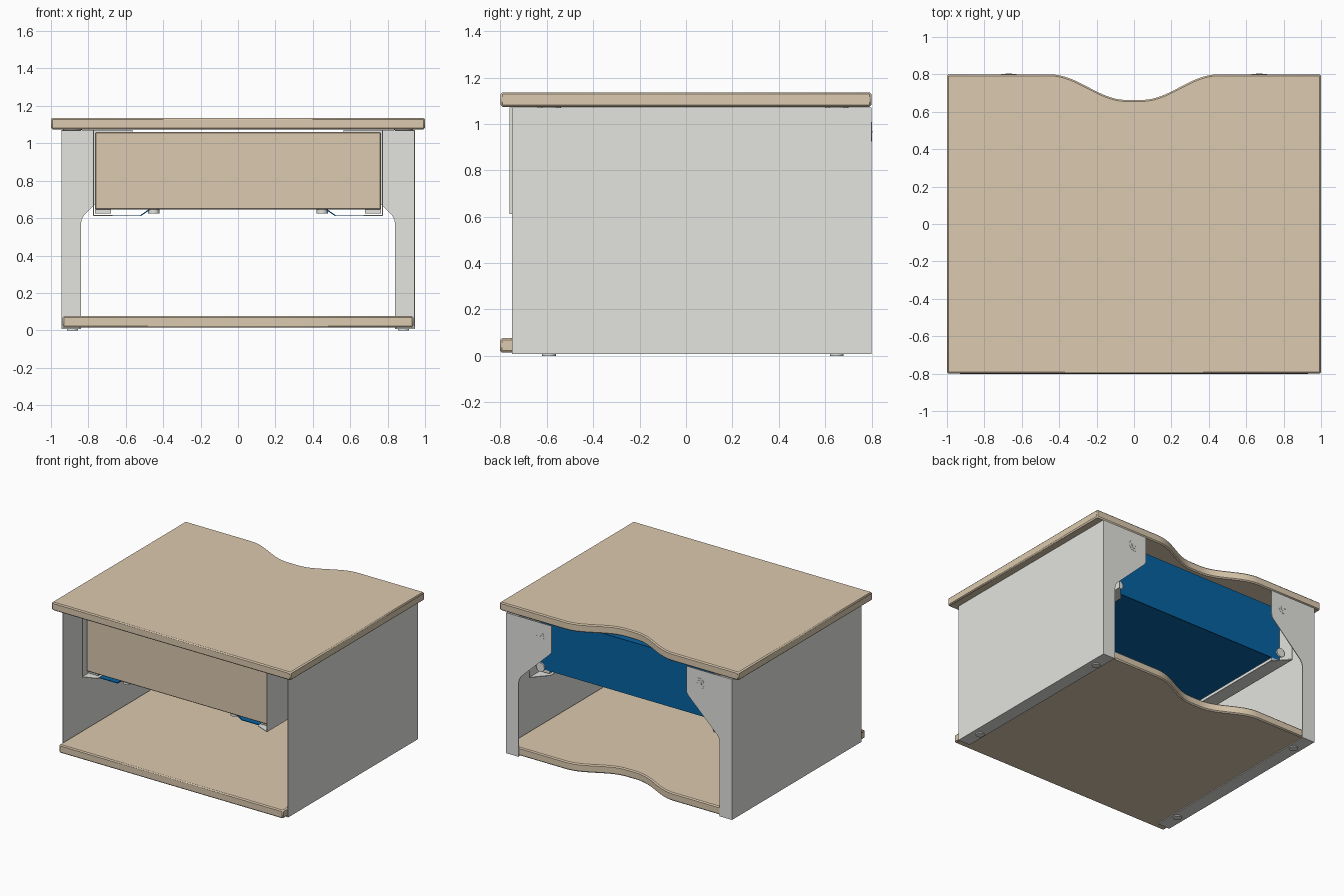
import bpy, bmesh, math
from mathutils import Matrix

old = bpy.data.objects.get("Cube")
if old:
    bpy.data.objects.remove(old, do_unlink=True)


def material(name, rgb):
    m = bpy.data.materials.new(name)
    m.use_nodes = True
    m.diffuse_color = (*rgb, 1)
    m.node_tree.nodes["Principled BSDF"].inputs["Base Color"].default_value = (*rgb, 1)
    return m


WOOD = material("light wood", (0.71, 0.585, 0.425))
GREY = material("grey metal", (0.77, 0.78, 0.74))
BLUE = material("blue metal", (0.002, 0.125, 0.37))


def finish(name, bm, mat, bevel=0, smooth=False):
    bmesh.ops.recalc_face_normals(bm, faces=bm.faces)
    mesh = bpy.data.meshes.new(name)
    bm.to_mesh(mesh)
    bm.free()
    mesh.materials.append(mat)
    ob = bpy.data.objects.new(name, mesh)
    bpy.context.collection.objects.link(ob)
    if bevel:
        mod = ob.modifiers.new("edge chamfer", "BEVEL")
        mod.width, mod.segments = bevel, 1
        mod.limit_method, mod.angle_limit = "ANGLE", math.radians(40)
    if smooth:
        bpy.ops.object.select_all(action="DESELECT")
        ob.select_set(True)
        bpy.context.view_layer.objects.active = ob
        bpy.ops.object.shade_smooth_by_angle(angle=math.radians(30))
    return ob


def extrude(name, outline, axis, lo, hi, mat, bevel=0, smooth=False):
    """Extrude an outline: (x, y) along z, or (x, z) along y."""
    bm = bmesh.new()
    place = (lambda p, d: (p[0], p[1], d)) if axis == "z" else (lambda p, d: (p[0], d, p[1]))
    face = bm.faces.new([bm.verts.new(place(p, lo)) for p in outline])
    new = bmesh.ops.extrude_face_region(bm, geom=[face])["geom"]
    move = (0, 0, hi - lo) if axis == "z" else (0, hi - lo, 0)
    bmesh.ops.translate(bm, vec=move, verts=[v for v in new if isinstance(v, bmesh.types.BMVert)])
    return finish(name, bm, mat, bevel, smooth)


def box(name, x, y, z, mat, bevel=0):
    x = sorted(x)
    rect = [(x[0], y[0]), (x[1], y[0]), (x[1], y[1]), (x[0], y[1])]
    return extrude(name, rect, "z", *z, mat, bevel)


def disc(name, centre, radius, depth, mat, along_y=False):
    bm = bmesh.new()
    turn = Matrix.Rotation(math.pi / 2, 4, "X") if along_y else Matrix()
    bmesh.ops.create_cone(bm, cap_ends=True, segments=24, radius1=radius, radius2=radius,
                          depth=depth, matrix=Matrix.Translation(centre) @ turn)
    return finish(name, bm, mat, smooth=True)


def board(name, half, front, back, z):
    """Board with a wavy cable notch in its back edge."""
    steps = 14
    wave = []
    for i in range(steps + 1):
        t = i / steps
        wave.append((0.45 - 0.41 * t, back - 0.137 * (0.5 - 0.5 * math.cos(math.pi * t))))
    outline = [(-half, front), (half, front), (half, back)] + wave
    outline += [(-x, y) for x, y in reversed(wave)] + [(-half, back)]
    extrude(name, outline, "z", *z, WOOD, 0.008, True)


# Wooden boards
board("top_board", 1.0, -0.8, 0.8, (1.074, 1.136))
board("bottom_shelf", 0.937, -0.802, 0.793, (0.014, 0.076))

# Drawer: wooden front and open blue metal tray with a raised floor
box("drawer_front", (-0.765, 0.765), (-0.72, -0.66), (0.645, 1.06), WOOD, 0.006)
box("drawer_floor", (-0.745, 0.745), (-0.66, 0.65), (0.685, 0.692), BLUE)
box("drawer_back", (-0.75, 0.75), (0.653, 0.66), (0.645, 1.05), BLUE)

for side, s in (("left", 1), ("right", -1)):
    # Folded sheet side panel
    box(side + "_panel", (s * 0.94, s * 0.945), (-0.75, 0.8), (0.008, 1.07), GREY)
    box(side + "_panel_top_lip", (s * 0.84, s * 0.94), (-0.75, 0.795), (1.065, 1.07), GREY)
    box(side + "_panel_bottom_lip", (s * 0.845, s * 0.94), (-0.75, 0.795), (0.008, 0.014), GREY)
    flange = [(0.945, 0.008), (0.84, 0.008), (0.84, 0.57), (0.835, 0.595), (0.82, 0.62),
              (0.58, 0.85), (0.567, 0.868), (0.563, 0.89), (0.563, 1.07), (0.945, 1.07)]
    extrude(side + "_panel_back_flange", [(s * x, z) for x, z in flange], "y", 0.794, 0.8, GREY)

    # Flush lock screw on the back flange
    disc(side + "_screw_ring", (s * 0.67, 0.8, 0.967), 0.042, 0.003, GREY, True)
    disc(side + "_screw_head", (s * 0.67, 0.801, 0.967), 0.024, 0.004, GREY, True)
    box(side + "_screw_slot", (s * 0.653, s * 0.687), (0.802, 0.804), (0.964, 0.97), GREY)

    # Feet, and thin spacers under the top
    for end, y in (("front", -0.59), ("back", 0.65)):
        disc(f"{side}_{end}_foot", (s * 0.885, y, 0.004), 0.03, 0.008, GREY)
        disc(f"{side}_{end}_spacer", (s * 0.885, y, 1.072), 0.05, 0.004, GREY)

    # Hanging drawer runner with a bottom lip, slide and stops
    box(side + "_runner", (s * 0.77, s * 0.775), (-0.76, 0.77), (0.612, 1.07), GREY)
    lip = [(s * 0.77, -0.76), (s * 0.67, -0.72), (s * 0.67, 0.66), (s * 0.77, 0.77)]
    extrude(side + "_runner_lip", lip, "z", 0.612, 0.617, GREY)
    box(side + "_runner_slide", (s * 0.68, s * 0.765), (-0.7, 0.66), (0.625, 0.645), GREY)
    disc(side + "_back_stop", (s * 0.725, 0.7, 0.68), 0.034, 0.012, GREY, True)
    disc(side + "_front_bumper", (s * 0.45, -0.68, 0.635), 0.03, 0.02, GREY)

    # Blue tray wall, and the stepped clip below the drawer front
    box(side + "_drawer_wall", (s * 0.743, s * 0.75), (-0.66, 0.653), (0.645, 1.0), BLUE)
    step = [(0.77, 0.61), (0.52, 0.61), (0.475, 0.64), (0.48, 0.645), (0.523, 0.615), (0.77, 0.615)]
    extrude(side + "_drawer_step", [(s * x, z) for x, z in step], "y", -0.7, -0.5, BLUE)
